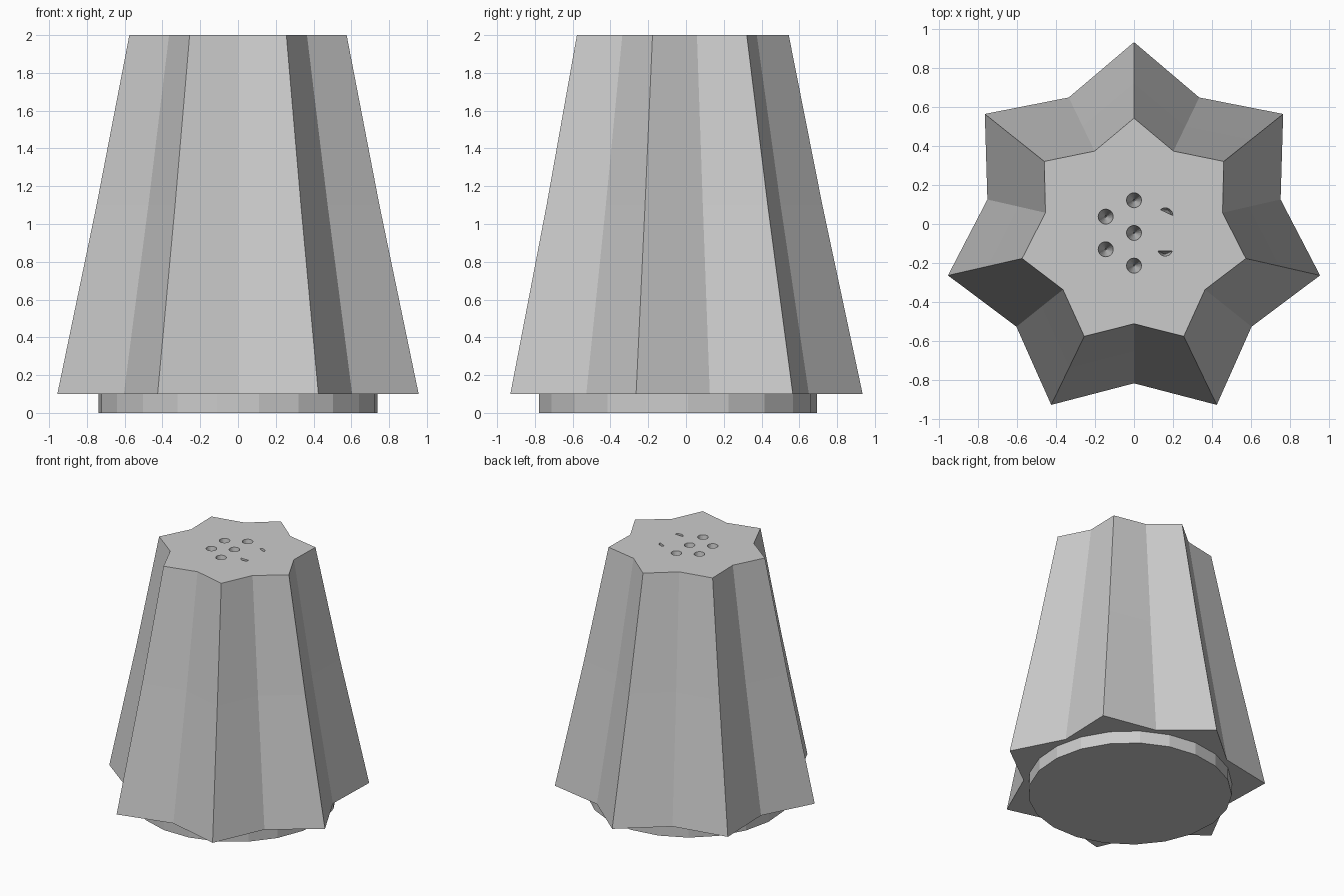
import bpy, bmesh
from math import sin, cos, pi, radians

CY = -0.046  # shared axis of body, foot and holes

cube = bpy.data.objects.get("Cube")
if cube:
    bpy.data.objects.remove(cube, do_unlink=True)

grey = bpy.data.materials.new("light_grey")
grey.use_nodes = True
colour = (0.6, 0.6, 0.6, 1)
grey.diffuse_color = colour
grey.node_tree.nodes["Principled BSDF"].inputs["Base Color"].default_value = colour


def finish(name, bm):
    bmesh.ops.recalc_face_normals(bm, faces=bm.faces)
    mesh = bpy.data.meshes.new(name)
    bm.to_mesh(mesh)
    bm.free()
    mesh.materials.append(grey)
    ob = bpy.data.objects.new(name, mesh)
    bpy.context.collection.objects.link(ob)
    return ob


def loft(name, rings):
    """Skin a stack of equal-length point rings and cap both ends."""
    bm = bmesh.new()
    loops = [[bm.verts.new(p) for p in ring] for ring in rings]
    for a, b in zip(loops, loops[1:]):
        n = len(a)
        for i in range(n):
            j = (i + 1) % n
            bm.faces.new((a[i], a[j], b[j], b[i]))
    bm.faces.new(loops[0])
    bm.faces.new(loops[-1])
    return finish(name, bm)


def star(outer, inner, z, points=7):
    ring = []
    for i in range(points * 2):
        r = inner if i % 2 else outer
        a = pi * i / points
        ring.append((r * sin(a), CY + r * cos(a), z))
    return ring


def circle(r, z, n):
    return [(r * sin(2 * pi * i / n), CY + r * cos(2 * pi * i / n), z)
            for i in range(n)]


# Fluted body and round foot
body = loft("shaker_body", [star(0.981, 0.773, 0.1), star(0.768, 0.607, 1.1),
                            star(0.59, 0.467, 2.0)])
foot = loft("round_foot", [circle(0.74, 0, 21), circle(0.74, 0.1, 21)])

# Pouring holes: tapered pits, one central and six around it
pits = bmesh.new()


def pit(x, y, start=0, span=360, r=0.04, depth=0.3):
    n = 20
    count = n if span == 360 else n + 1
    arc = [radians(start + span * i / n) for i in range(count)]
    flat = [(x + r * cos(a), y + r * sin(a)) for a in arc]
    mx = sum(p[0] for p in flat) / count
    my = sum(p[1] for p in flat) / count
    rim = [pits.verts.new((px, py, 2.01)) for px, py in flat]
    tip = pits.verts.new((mx, my, 2 - depth))
    pits.faces.new(rim)
    for i in range(count):
        pits.faces.new((rim[i], tip, rim[(i + 1) % count]))


pit(0, CY)
for k in range(6):
    a = radians(90 + 60 * k)
    x, y = 0.168 * cos(a), CY + 0.168 * sin(a)
    if k == 4:
        pit(x + 0.015, y + 0.005, 200, 140)   # partly closed
    elif k == 5:
        pit(x + 0.015, y + 0.005, 0, 130)     # partly closed
    else:
        pit(x, y)

cutter = finish("hole_cutter", pits)
cutter.hide_render = True
cutter.hide_viewport = True
cut = body.modifiers.new("pouring_holes", "BOOLEAN")
cut.operation = "DIFFERENCE"
cut.solver = "EXACT"
cut.object = cutter
